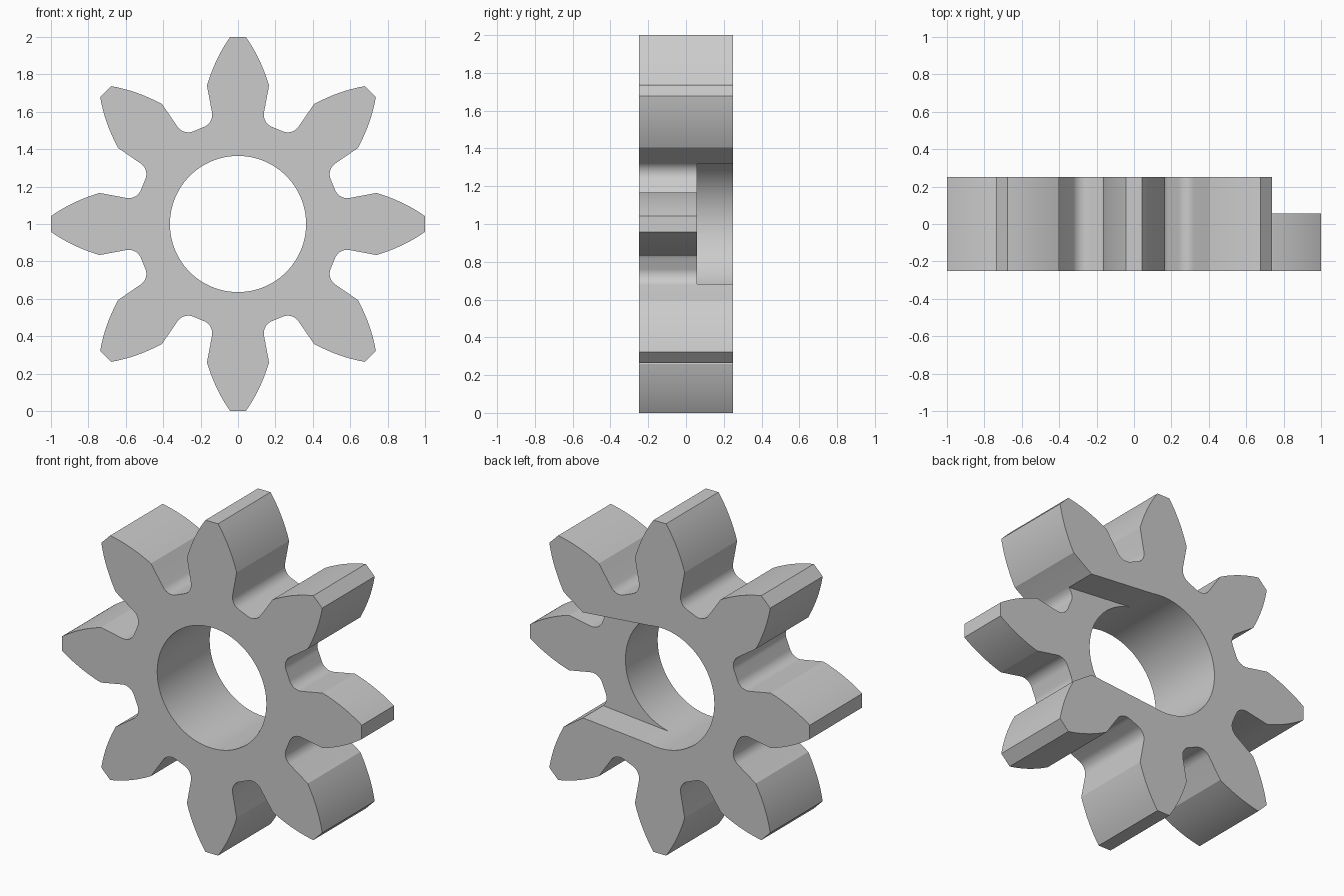
import bpy, bmesh
from math import sin, cos, radians, pi
from mathutils import Vector, Matrix

cube = bpy.data.objects.get("Cube")
if cube:
    bpy.data.objects.remove(cube, do_unlink=True)

TEETH = 8
HALF_DEPTH = 0.25
HOLE_RADIUS = 0.364
NOTCH_FLOOR = 0.057
CENTRE_Z = 1.0


def prism(name, outline, y_front, y_back):
    """Extrude an (x, z) outline, given about the gear axis, along y."""
    bm = bmesh.new()
    ring = [bm.verts.new((p[0], y_front, p[1] + CENTRE_Z)) for p in outline]
    face = bm.faces.new(ring)
    extruded = bmesh.ops.extrude_face_region(bm, geom=[face])["geom"]
    moved = [g for g in extruded if isinstance(g, bmesh.types.BMVert)]
    bmesh.ops.translate(bm, verts=moved, vec=(0, y_back - y_front, 0))
    bmesh.ops.recalc_face_normals(bm, faces=bm.faces)
    mesh = bpy.data.meshes.new(name)
    bm.to_mesh(mesh)
    bm.free()
    obj = bpy.data.objects.new(name, mesh)
    bpy.context.collection.objects.link(obj)
    return obj


def cut(target, cutter):
    """Subtract the cutter and remove it."""
    mod = target.modifiers.new(cutter.name, "BOOLEAN")
    mod.operation = "DIFFERENCE"
    mod.solver = "EXACT"
    mod.object = cutter
    bpy.context.view_layer.objects.active = target
    bpy.ops.object.modifier_apply(modifier=mod.name)
    bpy.data.objects.remove(cutter, do_unlink=True)


# Half a tooth: curved flank from tip to widest point, then root fillet
tip, bulge, shoulder = Vector((0.042, 1)), Vector((0.123, 0.885)), Vector((0.166, 0.74))
half = []
for i in range(11):
    t = i / 10
    half.append(tip * (1 - t) ** 2 + bulge * 2 * t * (1 - t) + shoulder * t * t)
fillet_angle, fillet_radius, root_radius = radians(19.6), 0.07, 0.55
fillet_centre = Vector((sin(fillet_angle), cos(fillet_angle))) * (root_radius + fillet_radius)
start, end = radians(169.4), 1.5 * pi - fillet_angle
for i in range(11):
    a = start + (end - start) * i / 10
    half.append(fillet_centre + Vector((cos(a), sin(a))) * fillet_radius)

# Whole gear outline by mirroring and turning the half tooth
tooth = [Vector((-p.x, p.y)) for p in reversed(half)] + half
outline = []
for k in range(TEETH):
    turn = Matrix.Rotation(-2 * pi * k / TEETH, 2)
    outline += [turn @ p for p in tooth]
gear = prism("gear", outline, -HALF_DEPTH, HALF_DEPTH)

# Round shaft hole
circle = [(HOLE_RADIUS * cos(2 * pi * i / 96), HOLE_RADIUS * sin(2 * pi * i / 96)) for i in range(96)]
cut(gear, prism("hole_cutter", circle, -1, 1))

# Tapered notch in the back, removing the rear of the left tooth
upper = [(0, 0.35), (0.04, 0.3595), (0.9, 0.284), (1.2, 0.284)]
notch = upper + [(x, -z) for x, z in reversed(upper)]
cut(gear, prism("notch_cutter", notch, NOTCH_FLOOR, 1))

# Plain grey
grey = bpy.data.materials.new("plain_grey")
grey.use_nodes = True
colour = (0.6, 0.6, 0.6, 1)
grey.diffuse_color = colour
grey.node_tree.nodes["Principled BSDF"].inputs["Base Color"].default_value = colour
gear.data.materials.clear()
gear.data.materials.append(grey)

bpy.ops.object.select_all(action="DESELECT")
gear.select_set(True)
bpy.context.view_layer.objects.active = gear
bpy.ops.object.shade_smooth_by_angle(angle=radians(22))
